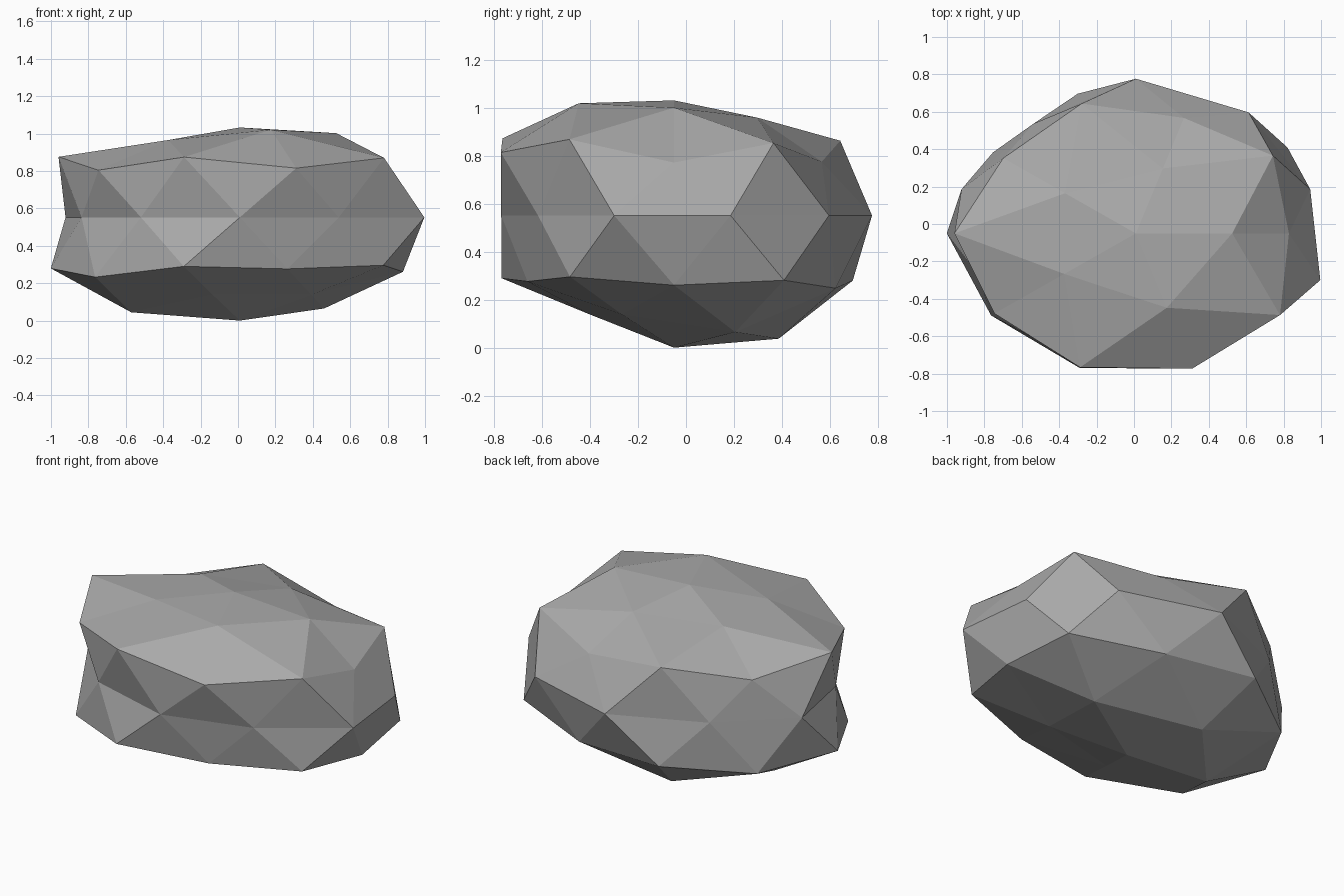
import bpy
import bmesh
import math

cube = bpy.data.objects.get("Cube")
if cube:
    bpy.data.objects.remove(cube, do_unlink=True)

# Squashed proportions and middle of the boulder
SCALE = (1.0, 0.78, 0.54)
MIDDLE = (0.01, -0.05, 0.552)

# Bulge of each ring: height on unit sphere, first angle, bulges counter-clockwise
RINGS = [
    (1.0, 0, [0.89]),
    (0.851, 0, [0.98, 0.89, 0.89, 0.90, 1.02]),
    (0.526, 36, [1.065, 1.10, 1.14, 1.135, 1.12]),
    (0.447, 0, [0.915, 0.93, 0.98, 1.045, 1.09]),
    (0.0, 18, [0.98, 1.025, 1.06, 0.93, 0.98, 0.89, 0.90, 0.925, 0.90, 1.037]),
    (-0.447, 36, [1.12, 1.125, 1.13, 1.085, 1.06]),
    (-0.526, 0, [1.025, 1.07, 1.11, 1.125, 0.97]),
    (-0.851, 36, [1.06, 1.12, 1.105, 0.90, 0.90]),
    (-1.0, 0, [1.022]),
]


def bulge(direction):
    """Look up how far the surface is pushed out in a direction."""
    height, start, values = min(RINGS, key=lambda ring: abs(ring[0] - direction.z))
    angle = math.degrees(math.atan2(direction.y, direction.x)) - start
    return values[round(angle * len(values) / 360) % len(values)]


# Stone colour
stone = bpy.data.materials.new("grey_stone")
stone.use_nodes = True
grey = (0.4, 0.4, 0.4, 1.0)
stone.diffuse_color = grey
stone.node_tree.nodes["Principled BSDF"].inputs["Base Color"].default_value = grey

# Boulder: faceted sphere with every corner pushed in or out
bm = bmesh.new()
bmesh.ops.create_icosphere(bm, subdivisions=2, radius=1.0)
for vert in bm.verts:
    direction = vert.co.normalized()
    push = bulge(direction)
    vert.co = [m + push * s * d for m, s, d in zip(MIDDLE, SCALE, direction)]
bmesh.ops.recalc_face_normals(bm, faces=bm.faces)
mesh = bpy.data.meshes.new("boulder")
bm.to_mesh(mesh)
bm.free()
mesh.materials.append(stone)
boulder = bpy.data.objects.new("boulder", mesh)
bpy.context.collection.objects.link(boulder)
